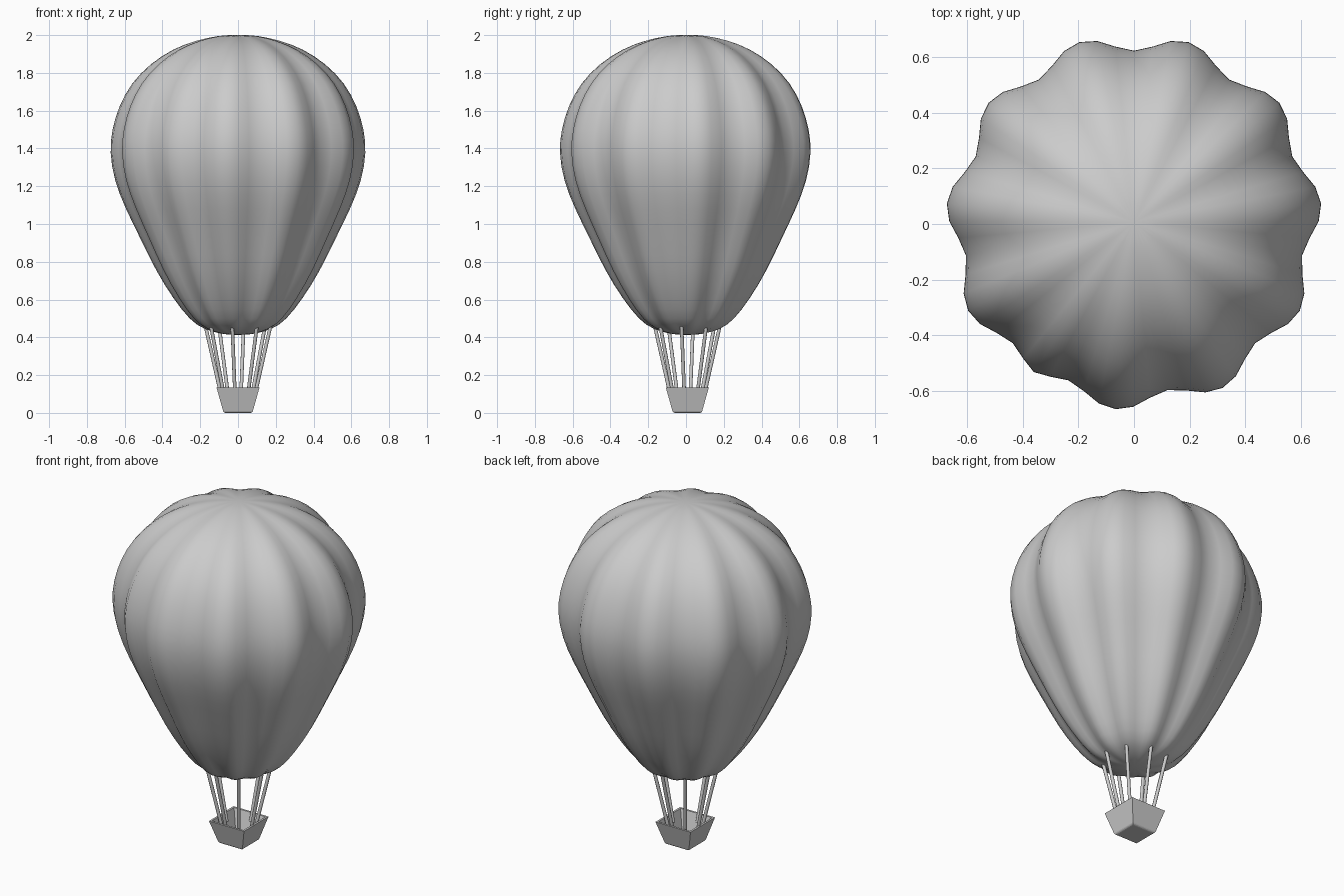
import bpy
import bmesh
from math import sin, cos, radians
from mathutils import Vector

default = bpy.data.objects.get("Cube")
if default:
    bpy.data.objects.remove(default, do_unlink=True)

grey = bpy.data.materials.new("plain_grey")
grey.use_nodes = True
colour = (0.6, 0.6, 0.6, 1)
grey.diffuse_color = colour
grey.node_tree.nodes["Principled BSDF"].inputs["Base Color"].default_value = colour

AXIS_Y = 0.007  # the uneven lobes put the balloon's axis just behind the centre


def make_object(name, bm, location=(0, AXIS_Y, 0)):
    bmesh.ops.recalc_face_normals(bm, faces=bm.faces)
    mesh = bpy.data.meshes.new(name)
    bm.to_mesh(mesh)
    bm.free()
    mesh.materials.append(grey)
    obj = bpy.data.objects.new(name, mesh)
    obj.location = location
    bpy.context.collection.objects.link(obj)
    return obj


# Envelope: a lathed cage whose every third meridian is drawn in as a seam
SEGMENTS = 32
SEAM_SCALE = 0.86
profile = [(0.0, 2.002), (0.10, 1.998), (0.22, 1.973), (0.34, 1.928),
           (0.46, 1.85), (0.56, 1.747), (0.625, 1.625), (0.662, 1.50),
           (0.674, 1.38), (0.65, 1.23), (0.59, 1.08), (0.515, 0.93),
           (0.43, 0.75), (0.34, 0.605), (0.25, 0.488), (0.18, 0.443),
           (0.09, 0.417), (0.0, 0.412)]

bm = bmesh.new()
top = bm.verts.new((0, 0, profile[0][1]))
bottom = bm.verts.new((0, 0, profile[-1][1]))
rings = []
for radius, z in profile[1:-1]:
    ring = []
    for i in range(SEGMENTS):
        r = radius * 1.026 * (SEAM_SCALE if i % 3 == 0 else 1)
        a = radians(-135 - 360 * i / SEGMENTS)
        ring.append(bm.verts.new((r * cos(a), r * sin(a), z)))
    rings.append(ring)
for i in range(SEGMENTS):
    j = (i + 1) % SEGMENTS
    bm.faces.new((top, rings[0][i], rings[0][j]))
    bm.faces.new((bottom, rings[-1][j], rings[-1][i]))
    for upper, lower in zip(rings, rings[1:]):
        bm.faces.new((upper[i], lower[i], lower[j], upper[j]))
for face in bm.faces:
    face.smooth = True
envelope = make_object("envelope", bm)
subdivision = envelope.modifiers.new("smooth_cloth", "SUBSURF")
subdivision.levels = subdivision.render_levels = 1

# Basket: a tapered open box with a thick rim and softened edges
bm = bmesh.new()
bmesh.ops.create_cube(bm, size=1)
for v in bm.verts:
    half = 0.114 if v.co.z > 0 else 0.076
    v.co = Vector((2 * half * v.co.x, 2 * half * v.co.y, 0.135 if v.co.z > 0 else 0))
opening = max(bm.faces, key=lambda f: f.calc_center_median().z)
bmesh.ops.inset_region(bm, faces=[opening], thickness=0.017)
floor = bmesh.ops.extrude_face_region(bm, geom=[opening])["geom"]
bmesh.ops.delete(bm, geom=[opening], context="FACES_ONLY")
for v in floor:
    if isinstance(v, bmesh.types.BMVert):
        v.co = Vector((v.co.x * 0.66, v.co.y * 0.66, 0.02))
base_edges = [e for e in bm.edges if all(v.co.z < 0.01 for v in e.verts)]
bmesh.ops.bevel(bm, geom=base_edges, offset=0.01, segments=3, profile=0.5,
                affect="EDGES")
make_object("basket", bm)

# Ropes: eight slanted cylinders between basket and envelope
for k in range(8):
    a = radians(45 * k - 10)
    low = Vector((0.09 * cos(a), 0.09 * sin(a) + AXIS_Y, 0.09))
    high = Vector((0.175 * cos(a), 0.175 * sin(a) + AXIS_Y, 0.46))
    bm = bmesh.new()
    bmesh.ops.create_cone(bm, cap_ends=True, segments=12, radius1=0.0095,
                          radius2=0.0095, depth=(high - low).length)
    for face in bm.faces:
        face.smooth = len(face.verts) == 4
    rope = make_object(f"rope_{k + 1}", bm, (low + high) / 2)
    rope.rotation_euler = (high - low).to_track_quat("Z", "Y").to_euler()
